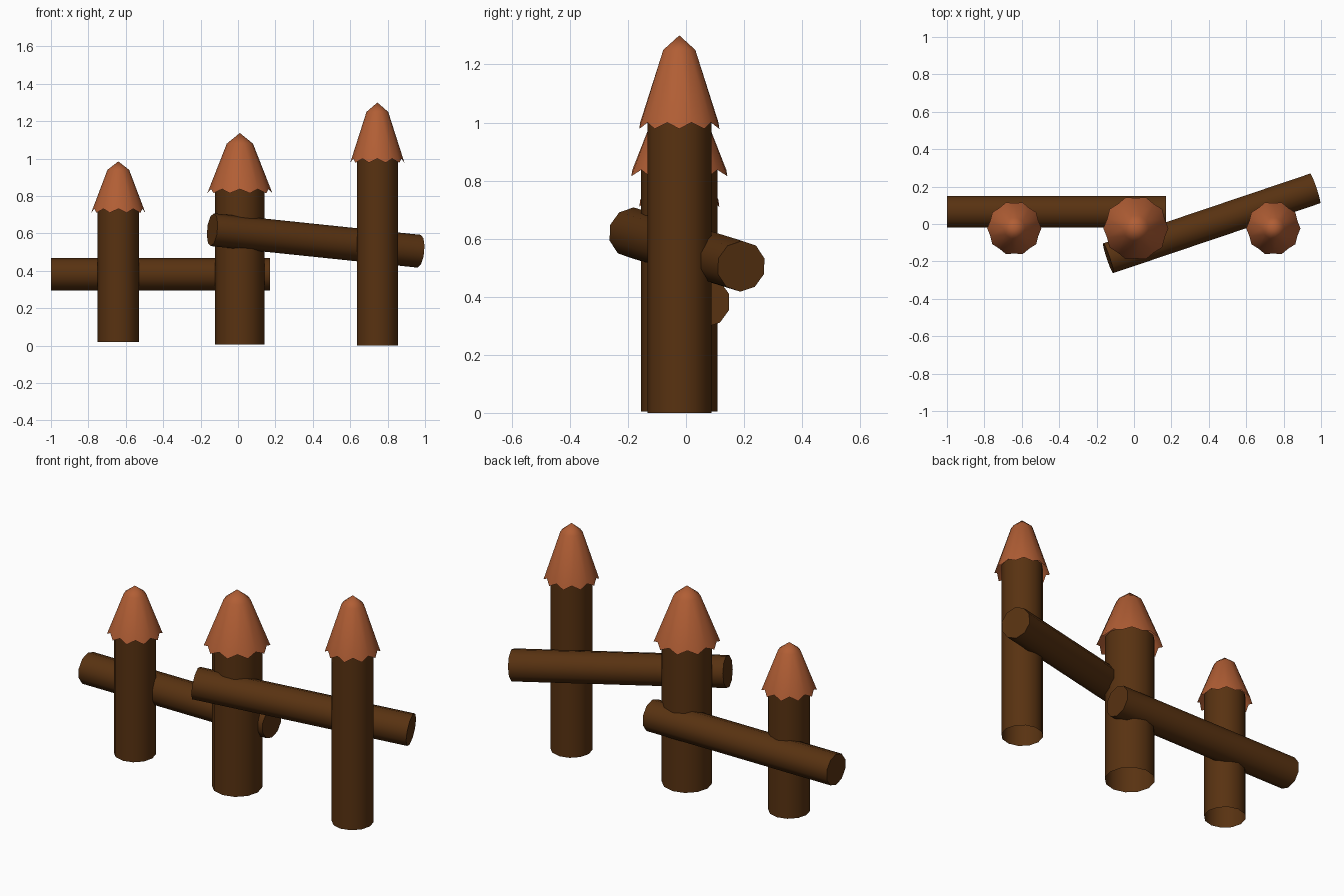
import bpy, bmesh, math
from mathutils import Vector

if "Cube" in bpy.data.objects:
    bpy.data.objects.remove(bpy.data.objects["Cube"])


def material(name, rgb):
    m = bpy.data.materials.new(name)
    m.diffuse_color = (*rgb, 1)
    m.use_nodes = True
    m.node_tree.nodes["Principled BSDF"].inputs["Base Color"].default_value = m.diffuse_color
    return m


WOOD = material("dark brown wood", (0.098, 0.032, 0.0056))
CLAY = material("terracotta", (0.44, 0.112, 0.035))


def finish(bm, name, mat, angle):
    bmesh.ops.recalc_face_normals(bm, faces=bm.faces)
    me = bpy.data.meshes.new(name)
    bm.to_mesh(me)
    bm.free()
    me.materials.append(mat)
    ob = bpy.data.objects.new(name, me)
    bpy.context.collection.objects.link(ob)
    bpy.context.view_layer.objects.active = ob
    ob.select_set(True)
    bpy.ops.object.shade_smooth_by_angle(angle=math.radians(angle))
    ob.select_set(False)
    return ob


def log(name, a, b, r, sides, open_start=False):
    """Round log from point a to point b."""
    a, b = Vector(a), Vector(b)
    bm = bmesh.new()
    bmesh.ops.create_cone(bm, cap_ends=True, segments=sides, radius1=r,
                          radius2=r, depth=(b - a).length)
    if open_start:
        bottom = [f for f in bm.faces if f.normal.z < -0.9]
        bmesh.ops.delete(bm, geom=bottom, context='FACES_ONLY')
    ob = finish(bm, name, WOOD, 50)
    ob.location = (a + b) / 2
    ob.rotation_mode = 'QUATERNION'
    ob.rotation_quaternion = (b - a).to_track_quat('Z', 'Y')


def cap(name, x, y, r, z_rim, z_shoulder, z_tip, r_shoulder):
    """Ten-sided pointed cap with a zigzag rim, open underneath."""
    n = 10
    bm = bmesh.new()

    def ring(radius, z, offset=0.0):
        return [bm.verts.new((x + radius * math.cos((i + offset) * math.tau / n),
                              y + radius * math.sin((i + offset) * math.tau / n), z))
                for i in range(n)]

    low = ring(r, z_rim)
    notch = ring(r * 0.93, z_rim + 0.022, 0.5)
    shoulder = ring(r_shoulder, z_shoulder)
    tip = bm.verts.new((x, y, z_tip))
    for i in range(n):
        j = (i + 1) % n
        bm.faces.new((low[i], notch[i], shoulder[i]))
        bm.faces.new((notch[i], shoulder[j], shoulder[i]))
        bm.faces.new((notch[i], low[j], shoulder[j]))
        bm.faces.new((shoulder[i], shoulder[j], tip))
    finish(bm, name, CLAY, 50)


# Posts with caps: x, radius, foot, cap rim, shoulder, tip, cap radius, shoulder radius
POSTS = {
    "left": (-0.64, 0.11, 0.02, 0.71, 0.94, 0.985, 0.145, 0.058),
    "middle": (0.01, 0.132, 0.005, 0.815, 1.08, 1.137, 0.174, 0.07),
    "right": (0.745, 0.11, 0.0, 0.978, 1.25, 1.30, 0.145, 0.058),
}
Y = -0.023
for side, (x, r, z0, rim, sh, tip, rc, rs) in POSTS.items():
    log(side + "_post", (x, Y, z0), (x, Y, rim + 0.04), r, 12, True)
    cap(side + "_post_cap", x, Y, rc, rim, sh, tip, rs)

# Rails: one level behind the posts, one slanting across
log("back_rail", (-1.0, 0.065, 0.382), (0.17, 0.065, 0.382), 0.088, 10)
log("slanted_rail", (-0.1375, -0.183, 0.62), (0.968, 0.19, 0.505), 0.088, 10)
